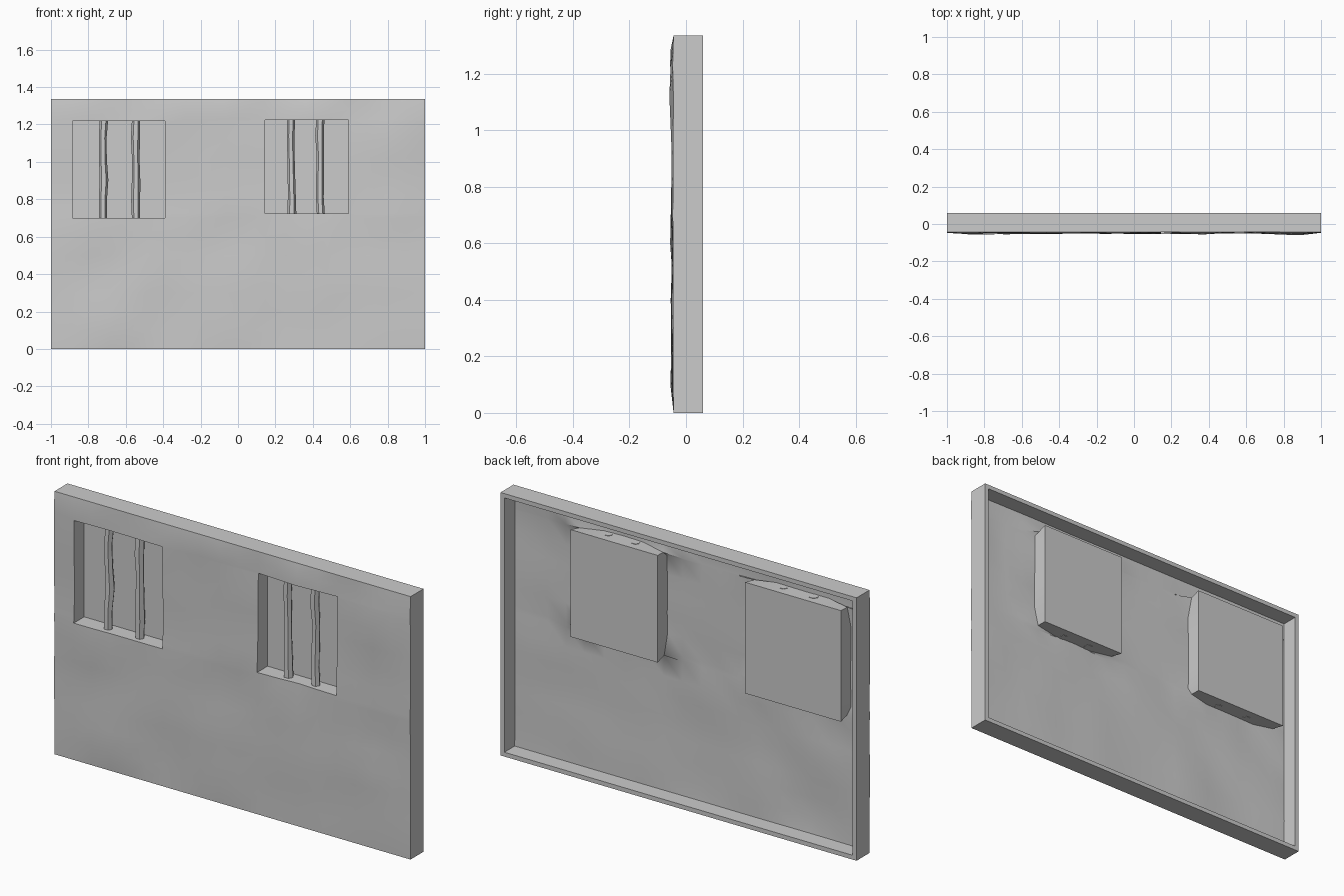
import bpy, bmesh, math, random
from mathutils import Vector, noise

if "Cube" in bpy.data.objects:
    bpy.data.objects.remove(bpy.data.objects["Cube"])

random.seed(4)
W, H, BACK, SKIN = 1.0, 1.335, 0.06, 0.022
POCKET = 0.03                       # y of the inner back of each window niche
# window niches: x0, x1, z0, z1, bar positions
WINDOWS = [(-0.885, -0.39, 0.70, 1.22, (-0.72, -0.548)),
           (0.145, 0.59, 0.725, 1.225, (0.285, 0.44))]


def lines(fixed, step):
    """Grid lines passing through fixed values, subdivided to about step."""
    out = []
    for a, b in zip(fixed, fixed[1:]):
        n = max(1, round((b - a) / step))
        out += [a + (b - a) * i / n for i in range(n)]
    return out + [fixed[-1]]


def front_y(x, z):
    """Uneven plaster surface, slightly thinner towards the border."""
    if z > 1.28 or z < 0.001:
        return -0.044
    y = -0.049 + 0.011 * noise.noise(Vector((x * 4, 3.1, z * 4)))
    if abs(x) > 0.999:
        y = -0.046 + 0.004 * noise.noise(Vector((x, 7.3, z * 6)))
    return max(-0.06, min(-0.042, y))


def inside(c, w):
    return w[0] < c.x < w[1] and w[2] < c.z < w[3]


def extrude_edges(bm, edges, y):
    new = bmesh.ops.extrude_edge_only(bm, edges=edges)["geom"]
    verts = [g for g in new if isinstance(g, bmesh.types.BMVert)]
    for v in verts:
        v.co.y = y
    return [g for g in new if isinstance(g, bmesh.types.BMEdge)]


def finish(name, bm):
    me = bpy.data.meshes.new(name)
    bm.to_mesh(me)
    bm.free()
    ob = bpy.data.objects.new(name, me)
    bpy.context.collection.objects.link(ob)
    bpy.ops.object.select_all(action='DESELECT')
    ob.select_set(True)
    bpy.context.view_layer.objects.active = ob
    return ob


# Wall front: grid aligned to the window edges, with holes
bm = bmesh.new()
xs = lines([-W, -0.885, -0.39, 0.145, 0.59, W], 0.1)
zs = lines([0, 0.1, 0.70, 0.725, 1.22, 1.225, 1.28, H], 0.1)
grid = [[bm.verts.new((x, front_y(x, z), z)) for z in zs] for x in xs]
for i in range(len(xs) - 1):
    for j in range(len(zs) - 1):
        c = Vector(((xs[i] + xs[i + 1]) / 2, 0, (zs[j] + zs[j + 1]) / 2))
        if not any(inside(c, w) for w in WINDOWS):
            bm.faces.new((grid[i][j], grid[i + 1][j], grid[i + 1][j + 1], grid[i][j + 1]))
bmesh.ops.delete(bm, geom=[v for v in bm.verts if not v.link_faces], context='VERTS')

# Outer border turns back; window edges turn back into closed niches
border = [e for e in bm.edges if e.is_boundary]
rim, niches = [], [[], []]
for e in border:
    m = (e.verts[0].co + e.verts[1].co) / 2
    if abs(m.x) > W - 0.001 or m.z < 0.001 or m.z > H - 0.001:
        rim.append(e)
    else:
        niches[0 if m.x < 0 else 1].append(e)
extrude_edges(bm, rim, BACK)
for group in niches:
    bmesh.ops.edgeloop_fill(bm, edges=extrude_edges(bm, group, POCKET))
bmesh.ops.recalc_face_normals(bm, faces=bm.faces)
bm.faces.ensure_lookup_table()
if sum(f.normal.y * f.calc_area() for f in bm.faces) > 0:
    bmesh.ops.reverse_faces(bm, faces=bm.faces)

# Thin shell, open at the back with a narrow rim
wall = finish("wall_shell", bm)
sol = wall.modifiers.new("thickness", 'SOLIDIFY')
sol.thickness, sol.offset, sol.use_even_offset = SKIN, -1, True
bpy.ops.object.modifier_apply(modifier=sol.name)
bpy.ops.object.shade_smooth_by_angle(angle=math.radians(40))

# Rough upright bars, their ends just breaking through the niche walls
for side, (x0, x1, z0, z1, bars) in zip(("left", "right"), WINDOWS):
    for n, bx in enumerate(bars):
        bm = bmesh.new()
        rings = []
        a, b = z0 - SKIN - 0.002, z1 + SKIN + 0.002
        for k in range(6):
            dx, dy = random.uniform(-0.004, 0.004), random.uniform(-0.004, 0.004)
            r = random.uniform(0.019, 0.025)
            rings.append([bm.verts.new((bx + dx + r * math.cos(t * math.pi / 3),
                                        -0.005 + dy + r * math.sin(t * math.pi / 3),
                                        a + (b - a) * k / 5)) for t in range(6)])
        for lo, hi in zip(rings, rings[1:]):
            for t in range(6):
                u = (t + 1) % 6
                bm.faces.new((lo[t], lo[u], hi[u], hi[t]))
        bm.faces.new(rings[0][::-1])
        bm.faces.new(rings[-1])
        finish(f"{side}_window_bar_{n + 1}", bm)
        bpy.ops.object.shade_smooth_by_angle(angle=math.radians(40))
